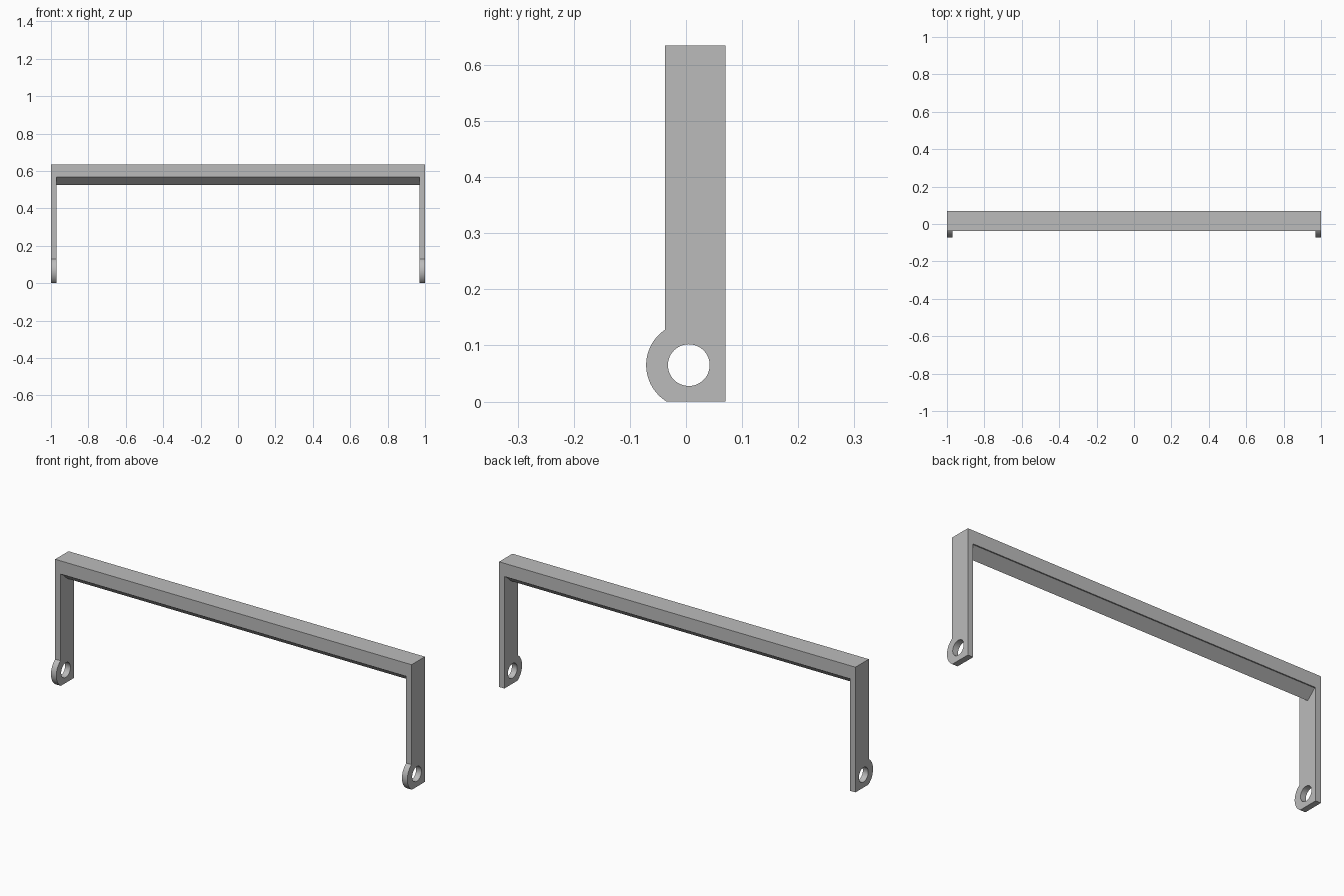
import bpy, bmesh, math
from mathutils import Vector

cube = bpy.data.objects.get("Cube")
if cube:
    bpy.data.objects.remove(cube, do_unlink=True)

grey = bpy.data.materials.new("plain_grey")
grey.use_nodes = True
colour = (0.5, 0.5, 0.5, 1)
grey.diffuse_color = colour
grey.node_tree.nodes["Principled BSDF"].inputs["Base Color"].default_value = colour

FRONT, BACK, TOP = -0.037, 0.07, 0.635
EYE_Y, EYE_Z, EYE_R, HOLE_R = 0.005, 0.065, 0.076, 0.0372


def extrude_along_x(name, profile, half_width):
    """Extrude a closed (y, z) profile from -half_width to +half_width."""
    bm = bmesh.new()
    face = bm.faces.new([bm.verts.new((-half_width, y, z)) for y, z in profile])
    new = bmesh.ops.extrude_face_region(bm, geom=[face])["geom"]
    bmesh.ops.translate(bm, vec=Vector((2 * half_width, 0, 0)),
                        verts=[g for g in new if isinstance(g, bmesh.types.BMVert)])
    bmesh.ops.recalc_face_normals(bm, faces=bm.faces)
    mesh = bpy.data.meshes.new(name)
    bm.to_mesh(mesh)
    bm.free()
    mesh.materials.append(grey)
    obj = bpy.data.objects.new(name, mesh)
    bpy.context.collection.objects.link(obj)
    return obj


def arc(radius, start, end, steps):
    angles = [start + (end - start) * i / steps for i in range(steps + 1)]
    return [(EYE_Y + radius * math.cos(a), EYE_Z + radius * math.sin(a)) for a in angles]


# Side outline: straight bar with a rounded lug bulging forward at the foot
half = math.asin(EYE_Z / EYE_R)
lug = arc(EYE_R, math.acos((FRONT - EYE_Y) / EYE_R), math.pi + half, 24)
outline = [(BACK, 0), (BACK, TOP), (FRONT, TOP)] + lug
frame = extrude_along_x("handle_frame", outline, 1.0)

# Opening between the legs, leaving a V-shaped ridge with narrow lips under the bar
LIP, RIDGE_Y, RIDGE_Z, BAR_Z = 0.006, 0.0165, 0.525, 0.568
opening = extrude_along_x("opening_cutter", [
    (-0.2, -0.1), (0.2, -0.1), (0.2, BAR_Z), (BACK - LIP, BAR_Z),
    (RIDGE_Y, RIDGE_Z), (FRONT + LIP, BAR_Z), (-0.2, BAR_Z)], 0.97)

# Round pivot holes through both feet
holes = extrude_along_x("pivot_hole_cutter", arc(HOLE_R, 0, math.tau, 48)[:-1], 1.2)

bpy.context.view_layer.objects.active = frame
for cutter in (opening, holes):
    cutter.hide_render = True
    cutter.hide_viewport = True
    cut = frame.modifiers.new(cutter.name, "BOOLEAN")
    cut.operation = "DIFFERENCE"
    cut.solver = "EXACT"
    cut.object = cutter

# Bake the cuts and remove the helpers
bpy.context.view_layer.update()
baked = bpy.data.meshes.new_from_object(
    frame.evaluated_get(bpy.context.evaluated_depsgraph_get()))
frame.modifiers.clear()
frame.data = baked
for cutter in (opening, holes):
    bpy.data.objects.remove(cutter, do_unlink=True)

bpy.ops.object.select_all(action="DESELECT")
frame.select_set(True)
bpy.ops.object.shade_smooth_by_angle(angle=math.radians(25))
